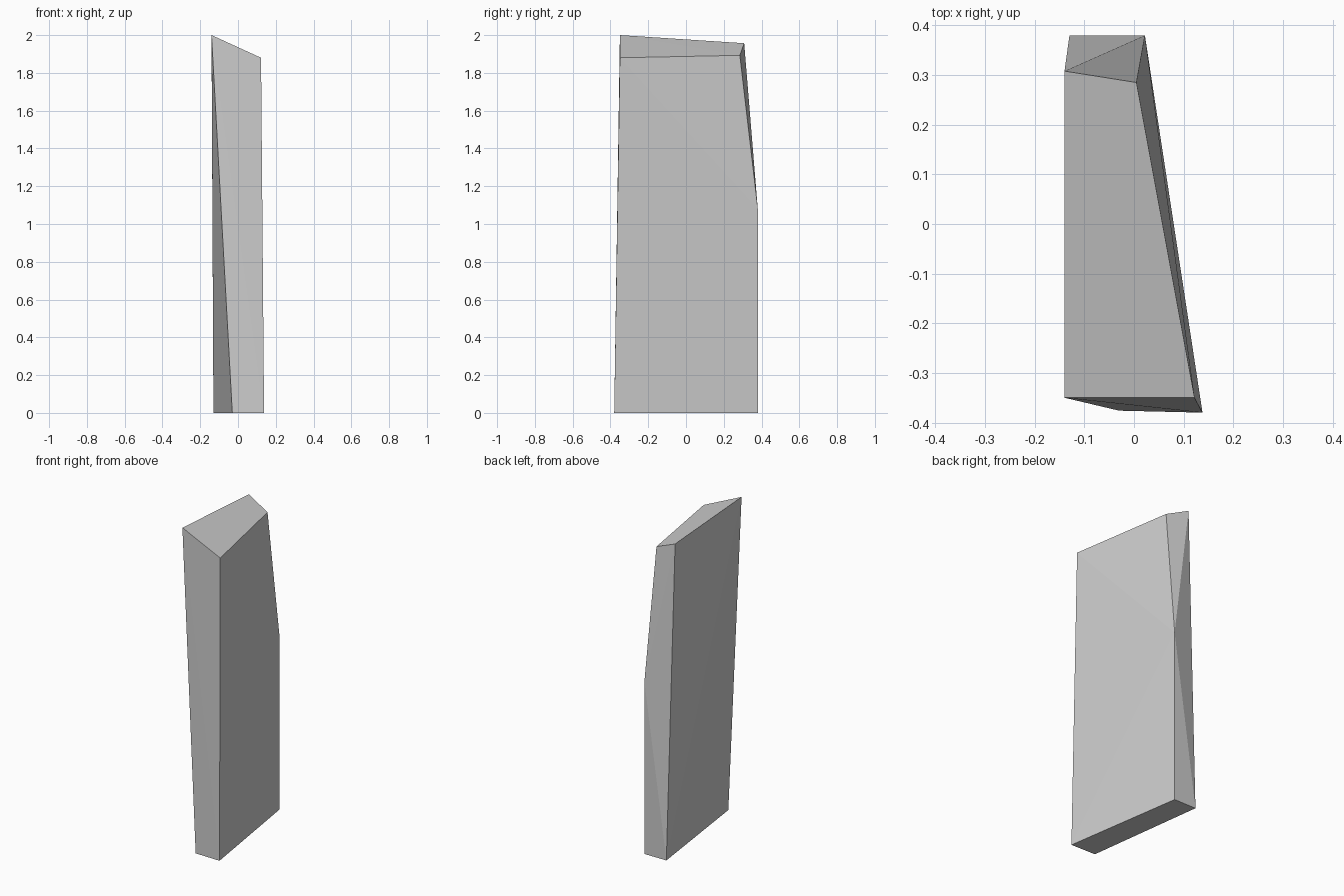
import bpy, bmesh

if "Cube" in bpy.data.objects:
    bpy.data.objects.remove(bpy.data.objects["Cube"])

# Corners of the leaning stone slab
base = [(-0.03, -0.376, 0), (0.138, -0.38, 0), (0.022, 0.38, 0), (-0.13, 0.38, 0)]
back_shoulder = [(0.022, 0.38, 1.08)]
top = [(-0.14, -0.35, 2.0), (0.122, -0.35, 1.88), (0.005, 0.285, 1.893), (-0.14, 0.308, 1.957)]

# Wrap the corners in a convex faceted block
bm = bmesh.new()
for co in base + back_shoulder + top:
    bm.verts.new(co)
bmesh.ops.convex_hull(bm, input=bm.verts[:])
bmesh.ops.recalc_face_normals(bm, faces=bm.faces[:])

mesh = bpy.data.meshes.new("stone_slab")
bm.to_mesh(mesh)
bm.free()
slab = bpy.data.objects.new("stone_slab", mesh)
bpy.context.collection.objects.link(slab)
